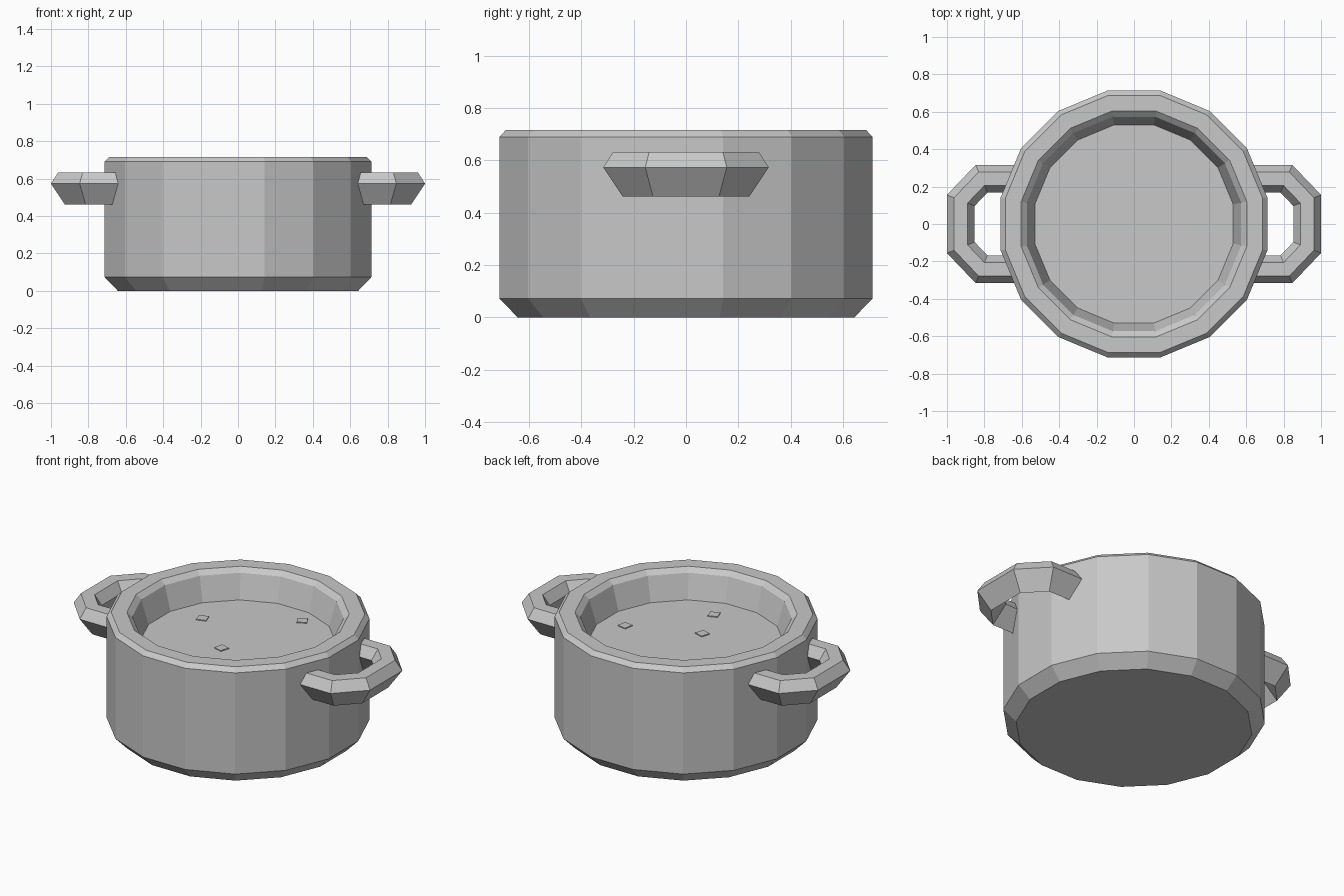
import bpy, bmesh, math
from mathutils import Matrix, Vector

cube = bpy.data.objects.get("Cube")
if cube:
    bpy.data.objects.remove(cube, do_unlink=True)

# Single grey material
grey = bpy.data.materials.new("light grey")
grey.use_nodes = True
colour = (0.58, 0.58, 0.58, 1)
grey.diffuse_color = colour
grey.node_tree.nodes["Principled BSDF"].inputs["Base Color"].default_value = colour


def finish(name, bm):
    bmesh.ops.recalc_face_normals(bm, faces=bm.faces)
    mesh = bpy.data.meshes.new(name)
    bm.to_mesh(mesh)
    bm.free()
    mesh.materials.append(grey)
    obj = bpy.data.objects.new(name, mesh)
    bpy.context.collection.objects.link(obj)
    return obj


def skin(name, rings):
    """Join matching closed rings of points and cap both ends."""
    bm = bmesh.new()
    loops = [[bm.verts.new(p) for p in ring] for ring in rings]
    for a, b in zip(loops, loops[1:]):
        n = len(a)
        for i in range(n):
            j = (i + 1) % n
            bm.faces.new((a[i], a[j], b[j], b[i]))
    bm.faces.new(loops[0])
    bm.faces.new(loops[-1])
    return finish(name, bm)


# Pot: a 16-sided wall, chamfered rim and the surface of its contents
SIDES = 16
profile = [(0.643, 0), (0.713, 0.073), (0.713, 0.69), (0.688, 0.716),
           (0.603, 0.716), (0.573, 0.69), (0.53, 0.545)]


def pot_ring(apothem, z):
    radius = apothem / math.cos(math.pi / SIDES)
    angles = [2 * math.pi * (i + 0.5) / SIDES for i in range(SIDES)]
    return [(radius * math.cos(a), radius * math.sin(a), z) for a in angles]


skin("pot", [pot_ring(r, z) for r, z in profile])

# Handles: a five-sided section swept round a bent path with mitred corners
path = [Vector(p) for p in ((0.62, 0.242), (0.815, 0.242), (0.926, 0.126),
                            (0.926, -0.126), (0.815, -0.242), (0.62, -0.242))]
section = [(0.036, 0.633), (0.074, 0.573), (0, 0.462), (-0.074, 0.573), (-0.036, 0.633)]


def outward(a, b):
    d = (b - a).normalized()
    return Vector((-d.y, d.x))


normals = [outward(a, b) for a, b in zip(path, path[1:])]
rings = []
for i, p in enumerate(path):
    n0, n1 = normals[max(i - 1, 0)], normals[min(i, len(normals) - 1)]
    mitre = (n0 + n1) / (1 + n0.dot(n1))
    rings.append([(p.x + mitre.x * w, p.y + mitre.y * w, z) for w, z in section])

for name, angle in (("left_handle", 0), ("right_handle", math.pi)):
    turn = Matrix.Rotation(angle, 3, "Z")
    skin(name, [[turn @ Vector(p) for p in ring] for ring in rings])

# Small square pieces lying on the contents
pieces = [(0.14, 0.42, 30), (-0.33, 0.13, 18), (0.39, 0.03, -10),
          (-0.02, -0.13, -17), (0.07, -0.37, 20)]
for i, (x, y, turn) in enumerate(pieces, 1):
    bm = bmesh.new()
    bmesh.ops.create_cube(bm, size=1, matrix=Matrix.Translation((x, y, 0.546))
                          @ Matrix.Rotation(math.radians(turn), 4, "Z")
                          @ Matrix.Diagonal((0.057, 0.057, 0.009, 1)))
    finish(f"floating_piece_{i}", bm)
